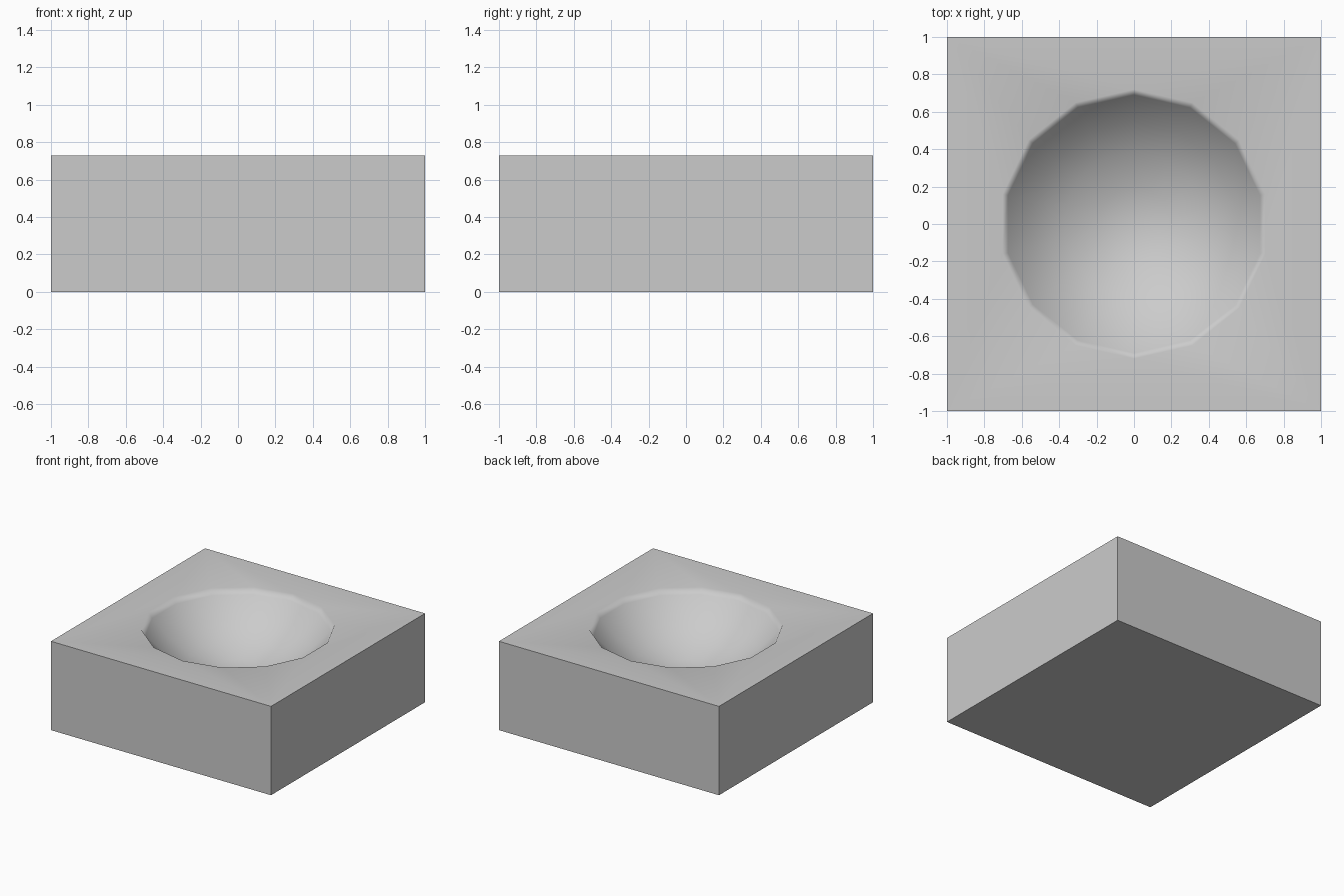
import bpy, bmesh, math

if "Cube" in bpy.data.objects:
    bpy.data.objects.remove(bpy.data.objects["Cube"])

HEIGHT, SIDES = 0.73, 14
RIM = 0.72          # rim radius
R = 0.883           # radius of the sphere forming the bowl
CENTRE_Z = HEIGHT + 0.503

bm = bmesh.new()


def ring(radius, z):
    """Polygon ring with one corner pointing to +y."""
    return [bm.verts.new((radius * math.sin(2 * math.pi * i / SIDES),
                          radius * math.cos(2 * math.pi * i / SIDES), z))
            for i in range(SIDES)]


def bridge(a, b):
    """Quads between two closed loops."""
    n = len(a)
    for i in range(n):
        j = (i + 1) % n
        bm.faces.new((a[i], a[j], b[j], b[i]))


# Block: bottom and four walls
corners = [(-1, -1), (1, -1), (1, 1), (-1, 1)]
low = [bm.verts.new((x, y, 0)) for x, y in corners]
high = [bm.verts.new((x, y, HEIGHT)) for x, y in corners]
bm.faces.new(low[::-1])
bridge(low, high)

# Bowl: spherical hollow, from the rim down to the pole
rim = ring(RIM, HEIGHT)
previous = rim
for k in (4, 3, 2, 1):
    a = k * math.pi / SIDES
    current = ring(R * math.sin(a), CENTRE_Z - R * math.cos(a))
    bridge(previous, current)
    previous = current
pole = bm.verts.new((0, 0, CENTRE_Z - R))
for i in range(SIDES):
    bm.faces.new((previous[i], previous[(i + 1) % SIDES], pole))

# Top surface around the bowl
loops = [bm.edges.get((l[i], l[(i + 1) % len(l)]))
         for l in (high, rim) for i in range(len(l))]
bmesh.ops.triangle_fill(bm, edges=loops, use_beauty=True, normal=(0, 0, 1))
bmesh.ops.recalc_face_normals(bm, faces=bm.faces[:])

mesh = bpy.data.meshes.new("block_with_bowl")
bm.to_mesh(mesh)
bm.free()
block = bpy.data.objects.new("block_with_bowl", mesh)
bpy.context.collection.objects.link(block)

# Smooth bowl and rim, crisp block edges, flat-looking top
bpy.context.view_layer.objects.active = block
block.select_set(True)
bpy.ops.object.shade_smooth_by_angle(angle=math.radians(65))
weighted = block.modifiers.new("weighted_normals", 'WEIGHTED_NORMAL')
weighted.keep_sharp = True
